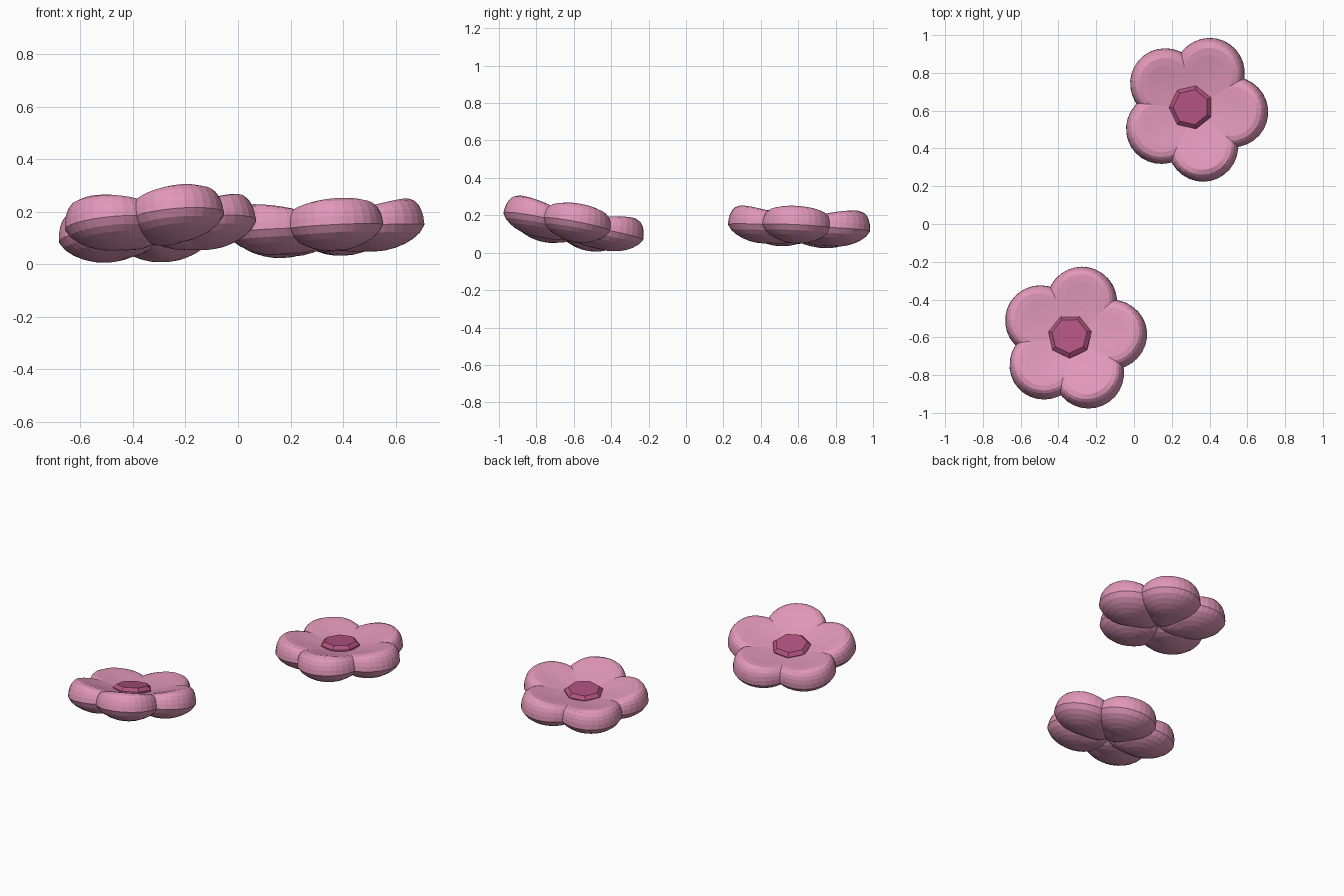
import bpy, bmesh, math
from mathutils import Matrix, Vector

if "Cube" in bpy.data.objects:
    bpy.data.objects.remove(bpy.data.objects["Cube"])


def material(name, rgb):
    m = bpy.data.materials.new(name)
    m.diffuse_color = (*rgb, 1)
    m.use_nodes = True
    m.node_tree.nodes["Principled BSDF"].inputs["Base Color"].default_value = m.diffuse_color
    return m


PINK = material("petal pink", (0.75, 0.31, 0.48))
MAGENTA = material("centre magenta", (0.43, 0.085, 0.21))
SEG = 30
TIP = 0.2          # distance of a petal's middle from the flower's middle


def outline(r, a):
    """Point of the petal outline, narrowing a little towards the flower middle."""
    c, s = math.cos(a), math.sin(a)
    x = TIP + r * c * (0.192 if c > 0 else 0.215)
    y = r * s * 0.188 * (1 if c > 0 else 1 + 0.15 * c)
    return x, y


def top_z(r, x, y):
    """Dished upper face with a rounded outer rim."""
    rho = math.hypot(x, y)
    dish = 0.035 + 0.075 * min(1, rho / 0.34) ** 1.5
    return dish * (1 - r ** 7) ** 0.55


def bottom_z(r, x, y):
    """Bowl shaped underside, drawn down slightly near the stem point."""
    rho = math.hypot(x, y)
    return -0.092 * (1 - r * r) ** 0.7 - 0.03 * max(0, 1 - rho / 0.15)


def add_petal(bm, turn):
    rot = Matrix.Rotation(turn, 4, 'Z')

    def ring(r, height):
        out = []
        for i in range(SEG):
            x, y = outline(r, 2 * math.pi * i / SEG)
            out.append(bm.verts.new(rot @ Vector((x, y, height(r, x, y)))))
        return out

    def pole(height):
        return bm.verts.new(rot @ Vector((TIP, 0, height(0, TIP, 0))))

    lower = [ring(r, bottom_z) for r in (0.2, 0.4, 0.6, 0.76, 0.9)]
    edge = [ring(1.0, lambda r, x, y: 0.0)]
    upper = [ring(r, top_z) for r in (0.985, 0.95, 0.9, 0.83, 0.7, 0.5, 0.25)]
    rings = lower + edge + upper
    for a, b in zip(rings, rings[1:]):
        for i in range(SEG):
            j = (i + 1) % SEG
            bm.faces.new((a[i], a[j], b[j], b[i]))
    p, q = pole(bottom_z), pole(top_z)
    for i in range(SEG):
        j = (i + 1) % SEG
        bm.faces.new((p, rings[0][j], rings[0][i]))
        bm.faces.new((q, rings[-1][i], rings[-1][j]))


def finish(bm, name, mat, matrix):
    bmesh.ops.recalc_face_normals(bm, faces=bm.faces)
    me = bpy.data.meshes.new(name)
    bm.transform(matrix)
    bm.to_mesh(me)
    bm.free()
    me.materials.append(mat)
    ob = bpy.data.objects.new(name, me)
    bpy.context.collection.objects.link(ob)


def flower(name, loc, slope, spin, corner):
    normal = Vector((-slope[0], -slope[1], 1))
    tilt = Vector((0, 0, 1)).rotation_difference(normal).to_matrix().to_4x4()
    place = Matrix.Translation(loc) @ tilt

    # five petals
    bm = bmesh.new()
    for k in range(5):
        add_petal(bm, math.radians(spin + 72 * k))
    finish(bm, name + "_petals", PINK, place)

    # seven sided button with a bevelled top
    bm = bmesh.new()
    rings = []
    for r, z in ((0.117, 0.0), (0.117, 0.055), (0.095, 0.075)):
        rings.append([bm.verts.new((-0.015 + r * math.cos(t), 0.005 + r * math.sin(t), z))
                      for t in (math.radians(corner) + 2 * math.pi * i / 7 for i in range(7))])
    for a, b in zip(rings, rings[1:]):
        for i in range(7):
            j = (i + 1) % 7
            bm.faces.new((a[i], a[j], b[j], b[i]))
    bm.faces.new(rings[0][::-1])
    bm.faces.new(rings[-1])
    finish(bm, name + "_centre", MAGENTA, place)


flower("back_flower", (0.32, 0.61, 0.13), (0.05, -0.05), -5, 180)
flower("front_flower", (-0.32, -0.61, 0.136), (0.09, -0.19), 6, 270)
